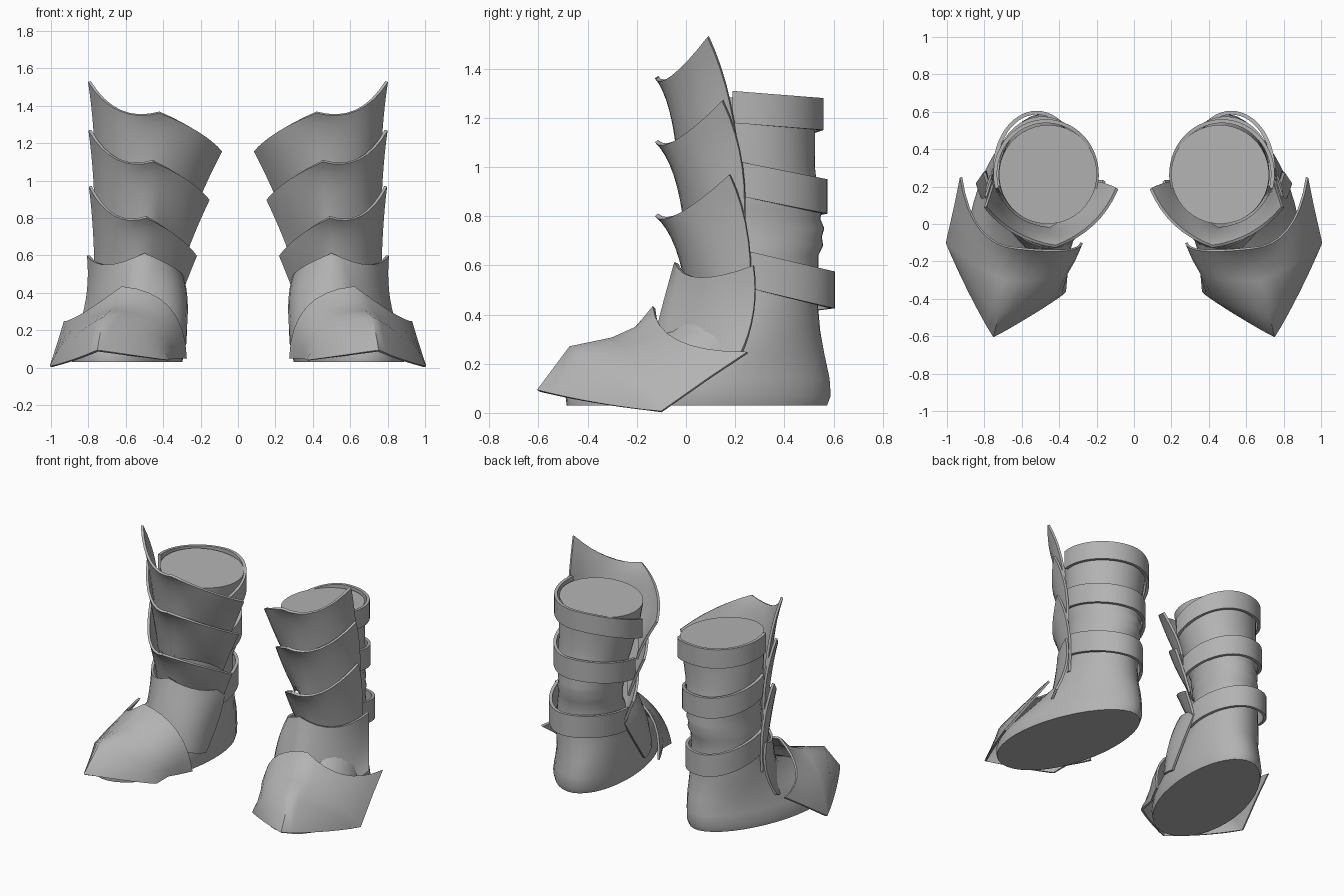
import bpy
import math
from mathutils import Vector

cube = bpy.data.objects.get("Cube")
if cube:
    bpy.data.objects.remove(cube, do_unlink=True)

grey = bpy.data.materials.new("steel_grey")
grey.use_nodes = True
grey.diffuse_color = (0.45, 0.45, 0.45, 1)
grey.node_tree.nodes["Principled BSDF"].inputs["Base Color"].default_value = (0.45, 0.45, 0.45, 1)


def finish(name, rows, closed=False, caps=False, thickness=0):
    """Skin rows of points, thicken, mirror to the other foot and smooth."""
    n = len(rows[0])
    verts = [p for row in rows for p in row]
    faces = []
    for r in range(len(rows) - 1):
        for i in range(n if closed else n - 1):
            j = (i + 1) % n
            faces.append((r * n + i, r * n + j, (r + 1) * n + j, (r + 1) * n + i))
    if caps:
        faces += [tuple(range(n))[::-1], tuple(range(len(verts) - n, len(verts)))]
    mesh = bpy.data.meshes.new(name)
    mesh.from_pydata(verts, [], faces)
    mesh.materials.append(grey)
    obj = bpy.data.objects.new(name, mesh)
    bpy.context.collection.objects.link(obj)
    bpy.ops.object.select_all(action='DESELECT')
    obj.select_set(True)
    bpy.context.view_layer.objects.active = obj
    bpy.ops.object.mode_set(mode='EDIT')
    bpy.ops.mesh.select_all(action='SELECT')
    bpy.ops.mesh.remove_doubles(threshold=0.0005)
    bpy.ops.mesh.normals_make_consistent(inside=False)
    bpy.ops.object.mode_set(mode='OBJECT')
    if thickness:
        solid = obj.modifiers.new("thickness", 'SOLIDIFY')
        solid.thickness = thickness
        solid.offset = 0
    obj.modifiers.new("other_foot", 'MIRROR')
    bpy.ops.object.convert(target='MESH')
    bpy.ops.object.shade_smooth_by_angle(angle=math.radians(50))


def through(a, b, c, t):
    """Quadratic curve passing through three points."""
    return a * (2 * (t - 0.5) * (t - 1)) + b * (4 * t * (1 - t)) + c * (2 * t * (t - 0.5))


def ridged(row, steps=8):
    """Five points (inner to outer) to a curve with a crease at the middle."""
    p = [Vector(q) for q in row]
    half = [through(p[0], p[1], p[2], i / steps) for i in range(steps)]
    return half + [through(p[2], p[3], p[4], i / steps) for i in range(steps + 1)]


def curved_plate(name, rows, steps=8):
    a, b, c = [ridged(r) for r in rows]
    grid = [[through(u, v, w, k / steps) for u, v, w in zip(a, b, c)] for k in range(steps + 1)]
    finish(name, grid, thickness=0.016)


# Boot body: (z, centre x, centre y, half width, half length, heel narrowing)
sections = [
    (1.26, .46, .265, .262, .265, 0), (1.15, .47, .265, .255, .26, 0), (1.0, .485, .275, .238, .25, 0),
    (.88, .495, .29, .222, .25, 0), (.83, .50, .30, .215, .258, 0), (.79, .505, .30, .2, .248, 0),
    (.75, .505, .305, .203, .26, 0), (.715, .51, .305, .195, .25, 0), (.68, .51, .305, .202, .255, 0),
    (.64, .515, .30, .195, .24, 0), (.55, .52, .30, .2, .24, 0), (.43, .525, .265, .215, .275, .0),
    (.33, .53, .235, .23, .315, .02), (.24, .545, .145, .25, .425, .04), (.14, .575, .06, .273, .535, .07),
    (.07, .583, .05, .283, .55, .08), (.03, .585, .045, .276, .54, .08)]
turn = math.radians(13)
body = []
for z, cx, cy, rx, ry, narrow in sections:
    ring = []
    for i in range(40):
        t = math.tau * i / 40
        u = rx * math.cos(t) * (1 - narrow * math.sin(t))
        v = ry * math.sin(t)
        x = u * math.cos(turn) - v * math.sin(turn)
        y = u * math.sin(turn) + v * math.cos(turn)
        # the open top slopes down slightly towards the inner side
        ring.append((cx + x, cy + y, z + x * 0.25 * max(0, z - 0.9)))
    body.append(ring)
finish("boot_body", body, closed=True, caps=True)

# Straps round the back: centre, radii, heights at outer / back / inner, band width
straps = {"upper_strap": (.47, .265, .272, .285, 1.238, 1.215, 1.115, .13),
          "middle_strap": (.49, .275, .243, .29, .94, .88, .82, .14),
          "lower_strap": (.52, .285, .225, .31, .575, .50, .46, .15)}
for name, (cx, cy, rx, ry, outer, back, inner, width) in straps.items():
    lines = []
    for side in (0.5, -0.5):
        line = []
        for i in range(33):
            t = math.radians(-15 + 210 * i / 32)
            c, s = math.cos(t), math.sin(t)
            end = outer if c > 0 else inner
            line.append((cx + rx * c, cy + ry * s, end + (back - end) * s + side * width))
        lines.append(line)
    finish(name, lines, thickness=0.02)

# Three overlapping shin plates sharing one flared shape
shin = [[(.09, .19, 1.16), (.22, .0, 1.265), (.42, -.12, 1.365), (.63, -.05, 1.375), (.795, .09, 1.53)],
        [(.17, .22, 1.0), (.26, .03, 1.12), (.43, -.06, 1.23), (.645, .0, 1.22), (.765, .18, 1.26)],
        [(.22, .23, .88), (.30, .085, .95), (.45, -.025, 1.0), (.64, .045, .97), (.755, .22, .94)]]
for name, squeeze, drop, back, limit in (("upper_shin_plate", 1, 0, 0, .22),
                                         ("middle_shin_plate", .9, .26, .28, .23),
                                         ("lower_shin_plate", .8, .56, .42, .255)):
    curved_plate(name, [[(.77 - (.77 - x) * squeeze, min(y + back * (y + .12), limit), z - drop)
                         for x, y, z in row] for row in shin])

# Ankle plate
curved_plate("ankle_plate", [
    [(.30, .28, .48), (.345, .06, .53), (.50, -.04, .61), (.69, .06, .55), (.80, .275, .60)],
    [(.28, .20, .33), (.33, -.03, .37), (.55, -.09, .43), (.72, .06, .37), (.80, .275, .41)],
    [(.285, .05, .12), (.36, -.11, .18), (.58, -.13, .27), (.74, .02, .18), (.84, .22, .23)]])

# Toe plate, drawn out to a pointed tip
toe = [[(.28, -.10, .05), (.37, -.14, .32), (.62, -.13, .43), (.82, -.03, .29), (.925, .25, .245)],
       [(.32, -.18, .05), (.39, -.21, .27), (.65, -.2, .345), (.84, -.1, .25), (.955, .1, .145)],
       [(.36, -.25, .05), (.43, -.29, .23), (.68, -.3, .3), (.87, -.2, .195), (1, -.1, .005)],
       [(.37, -.36, .04), (.50, -.42, .18), (.72, -.47, .265), (.87, -.31, .16), (1, -.1, .005)],
       [(.38, -.37, .04), (.53, -.47, .06), (.75, -.6, .09), (.88, -.36, .04), (1, -.1, .005)]]
finish("toe_plate", [ridged(row) for row in toe], thickness=0.014)
